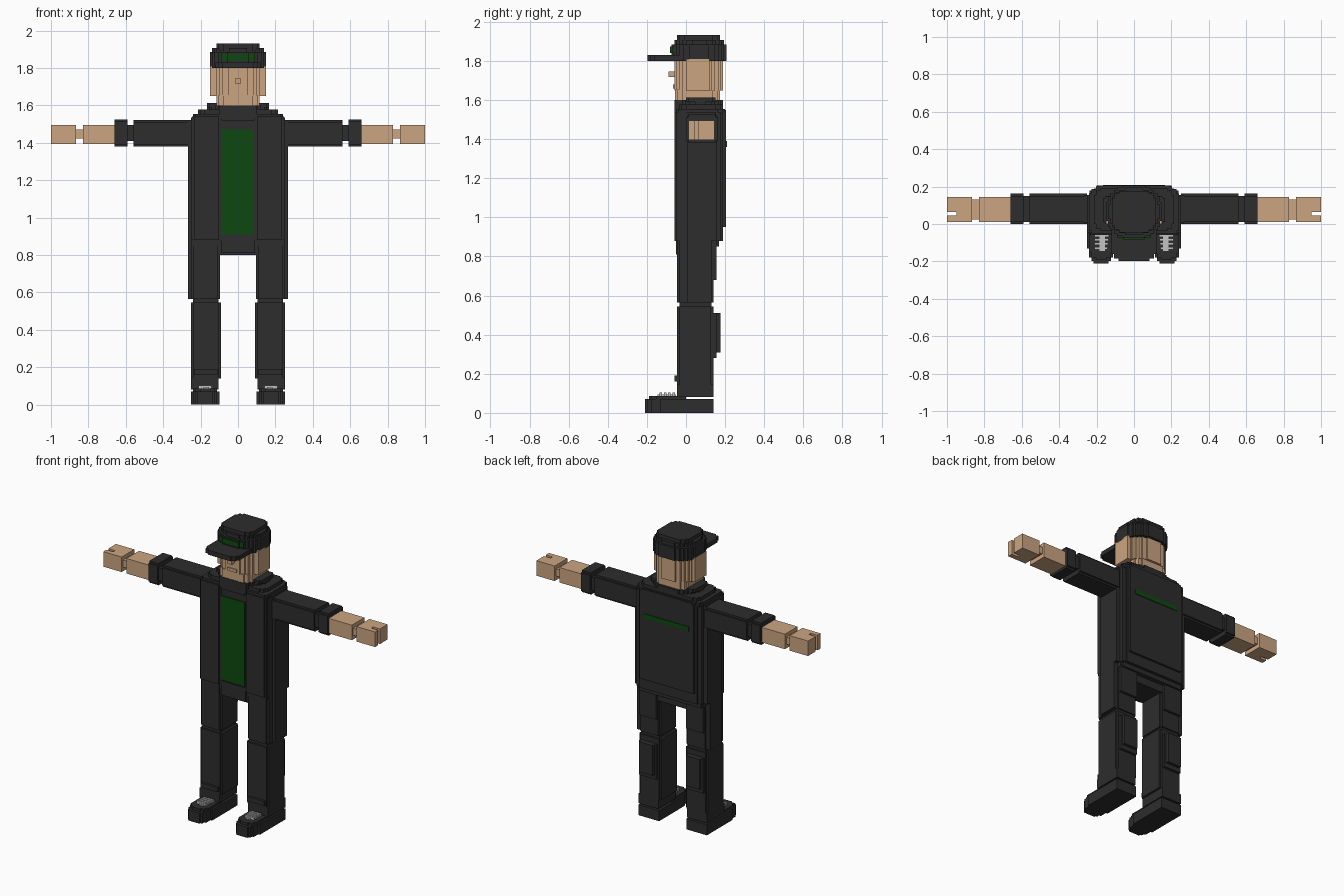
import bpy

if "Cube" in bpy.data.objects:
    bpy.data.objects.remove(bpy.data.objects["Cube"])


def material(name, rgb):
    m = bpy.data.materials.new(name)
    m.diffuse_color = (*rgb, 1)
    m.use_nodes = True
    m.node_tree.nodes["Principled BSDF"].inputs["Base Color"].default_value = m.diffuse_color
    return m


DARK = material("charcoal cloth", (0.026, 0.026, 0.026))
SKIN = material("skin", (0.60, 0.375, 0.22))
GREEN = material("dark green", (0.004, 0.065, 0.005))
LACE = material("light grey", (0.55, 0.55, 0.55))

# Corner staircases: (step along u, step along v)
SOFT = [(0.012, 0.012)]
STEP2 = [(0.012, 0.024), (0.024, 0.012)]
ROUND = [(0.012, 0.03), (0.012, 0.018), (0.018, 0.018), (0.018, 0.012), (0.03, 0.012)]


def outline(u0, u1, v0, v1, low, high):
    """Rectangle whose low-v and high-v corners are cut into steps."""
    c, r = (u0 + u1) / 2, (u1 - u0) / 2

    def corner(v, direction, steps):
        x, y = r, v - direction * sum(s[1] for s in steps)
        pts = [(x, y)]
        for du, dv in steps:
            x -= du
            pts.append((x, y))
            y += direction * dv
            pts.append((x, y))
        return pts
    right = corner(v0, -1, low)[::-1] + corner(v1, 1, high)
    return [(c + x, y) for x, y in right] + [(c - x, y) for x, y in right[::-1]]


def block(name, mat, x, y, z, axis="z", low=(), high=(), mirror=False):
    """Stepped prism filling the given x, y, z ranges, extruded along axis."""
    if axis == "z":
        (u, v, w), place = (x, y, z), lambda a, b, c: (a, b, c)
    elif axis == "x":
        (u, v, w), place = (y, z, x), lambda a, b, c: (c, a, b)
    else:
        (u, v, w), place = (x, z, y), lambda a, b, c: (a, c, b)
    pts = outline(*u, *v, low, high)
    n = len(pts)
    verts = [place(a, b, c) for c in w for a, b in pts]
    faces = [tuple(reversed(range(n))), tuple(range(n, 2 * n))]
    faces += [(i, (i + 1) % n, n + (i + 1) % n, n + i) for i in range(n)]
    if axis == "y":
        faces = [f[::-1] for f in faces]
    me = bpy.data.meshes.new(name)
    me.from_pydata(verts, [], faces)
    me.materials.append(mat)
    ob = bpy.data.objects.new(name, me)
    bpy.context.collection.objects.link(ob)
    if mirror:
        ob.modifiers.new("mirror", "MIRROR").use_mirror_merge = False
    return ob


def pair(*args, **kw):
    return block(*args, mirror=True, **kw)


# Torso
block("torso", DARK, (-0.25, 0.25), (-0.045, 0.19), (0.88, 1.535), high=STEP2)
block("hips", DARK, (-0.24, 0.24), (-0.04, 0.17), (0.85, 0.88), high=SOFT)
block("crotch", DARK, (-0.12, 0.12), (-0.035, 0.14), (0.80, 0.86))
block("back_panel", DARK, (-0.2, 0.2), (0.18, 0.205), (0.95, 1.55), axis="y", high=SOFT)
block("back_stripe", GREEN, (-0.165, 0.165), (0.2, 0.209), (1.36, 1.39))
pair("jacket_front", DARK, (0.09, 0.245), (-0.06, 0.0), (0.88, 1.54), low=SOFT)
pair("jacket_side", DARK, (0.24, 0.268), (0.005, 0.155), (0.88, 1.52))
block("shirt_panel", GREEN, (-0.09, 0.085), (-0.052, -0.043), (0.91, 1.47))
block("belt", DARK, (-0.09, 0.09), (-0.052, -0.03), (0.81, 0.905))
block("shirt_collar", DARK, (-0.1, 0.1), (-0.058, 0.0), (1.52, 1.60), axis="y", low=SOFT)

# Shoulders and collar
block("shoulders", DARK, (-0.24, 0.24), (-0.05, 0.2), (1.53, 1.555), low=SOFT, high=STEP2)
block("upper_shoulders", DARK, (-0.215, 0.215), (-0.035, 0.19), (1.55, 1.578), low=STEP2, high=STEP2)
block("collar", DARK, (-0.165, 0.165), (-0.045, 0.19), (1.57, 1.60), low=ROUND, high=ROUND)
pair("collar_side", DARK, (0.10, 0.165), (0.0, 0.15), (1.59, 1.612), low=SOFT, high=SOFT)

# Arms
pair("sleeve", DARK, (0.25, 0.56), (0.0, 0.163), (1.38, 1.522), axis="x", low=SOFT, high=SOFT)
pair("sleeve_gap", DARK, (0.55, 0.60), (0.012, 0.15), (1.41, 1.495), axis="x")
pair("cuff", DARK, (0.592, 0.66), (0.0, 0.163), (1.38, 1.525), axis="x", low=SOFT, high=SOFT)
pair("forearm", SKIN, (0.655, 0.83), (0.012, 0.145), (1.395, 1.495))
pair("wrist", SKIN, (0.82, 0.87), (0.025, 0.13), (1.423, 1.47))
pair("palm", SKIN, (0.865, 0.95), (0.012, 0.145), (1.395, 1.495))
pair("fingers", SKIN, (0.945, 1.0), (0.065, 0.145), (1.395, 1.495))
pair("thumb", SKIN, (0.945, 1.0), (0.012, 0.045), (1.395, 1.495))

# Legs
pair("thigh", DARK, (0.095, 0.25), (-0.045, 0.14), (0.565, 0.88), low=SOFT, high=SOFT)
pair("thigh_side", DARK, (0.24, 0.268), (0.005, 0.13), (0.565, 0.885))
pair("thigh_back", DARK, (0.11, 0.235), (0.13, 0.157), (0.68, 0.87))
pair("knee_gap", DARK, (0.105, 0.24), (-0.033, 0.13), (0.54, 0.57))
pair("shin", DARK, (0.09, 0.252), (-0.045, 0.14), (0.14, 0.545), low=SOFT, high=SOFT)
pair("calf_pad", DARK, (0.11, 0.235), (0.13, 0.157), (0.28, 0.51))
pair("calf_pad_outer", DARK, (0.122, 0.222), (0.15, 0.176), (0.31, 0.51))
pair("trouser_hem", DARK, (0.11, 0.235), (-0.06, 0.0), (0.16, 0.19))
pair("ankle", DARK, (0.105, 0.252), (-0.045, 0.14), (0.08, 0.145))

# Shoes
pair("shoe", DARK, (0.10, 0.252), (-0.21, 0.14), (0.0, 0.07),
     low=[(0.012, 0.048), (0.012, 0.02), (0.012, 0.012)])
pair("shoe_top", DARK, (0.112, 0.24), (-0.19, 0.0), (0.065, 0.087), low=STEP2)
pair("lace_base", LACE, (0.155, 0.185), (-0.145, -0.05), (0.08, 0.095))
for i in range(4):
    y = -0.135 + i * 0.022
    pair("lace", LACE, (0.135 + 0.008 * (3 - i) / 3, 0.212), (y, y + 0.013), (0.08, 0.103))

# Head
block("neck", SKIN, (-0.09, 0.09), (-0.02, 0.15), (1.56, 1.62), low=STEP2, high=STEP2)
block("jaw", SKIN, (-0.115, 0.115), (-0.055, 0.175), (1.6, 1.655), low=STEP2, high=STEP2)
block("head", SKIN, (-0.142, 0.142), (-0.06, 0.19), (1.65, 1.81), low=ROUND, high=ROUND)
pair("ear_panel", SKIN, (0.13, 0.15), (0.0, 0.12), (1.65, 1.81))
block("nose", SKIN, (-0.015, 0.015), (-0.09, -0.05), (1.717, 1.745))
block("mouth", SKIN, (-0.035, 0.035), (-0.067, -0.05), (1.66, 1.68))

# Cap
block("cap_band", DARK, (-0.15, 0.15), (-0.075, 0.207), (1.80, 1.885), low=ROUND, high=ROUND)
block("cap_upper", DARK, (-0.138, 0.138), (-0.06, 0.195), (1.88, 1.908), low=ROUND, high=ROUND)
block("cap_crown", DARK, (-0.115, 0.115), (-0.045, 0.175), (1.90, 1.932), low=STEP2, high=STEP2)
block("cap_brim", DARK, (-0.12, 0.12), (-0.197, 0.0), (1.80, 1.83), low=STEP2)
block("cap_stripe", GREEN, (-0.06, 0.06), (-0.083, -0.074), (1.84, 1.875))
pair("cap_stripe_side", GREEN, (0.06, 0.09), (-0.071, -0.062), (1.84, 1.875))
